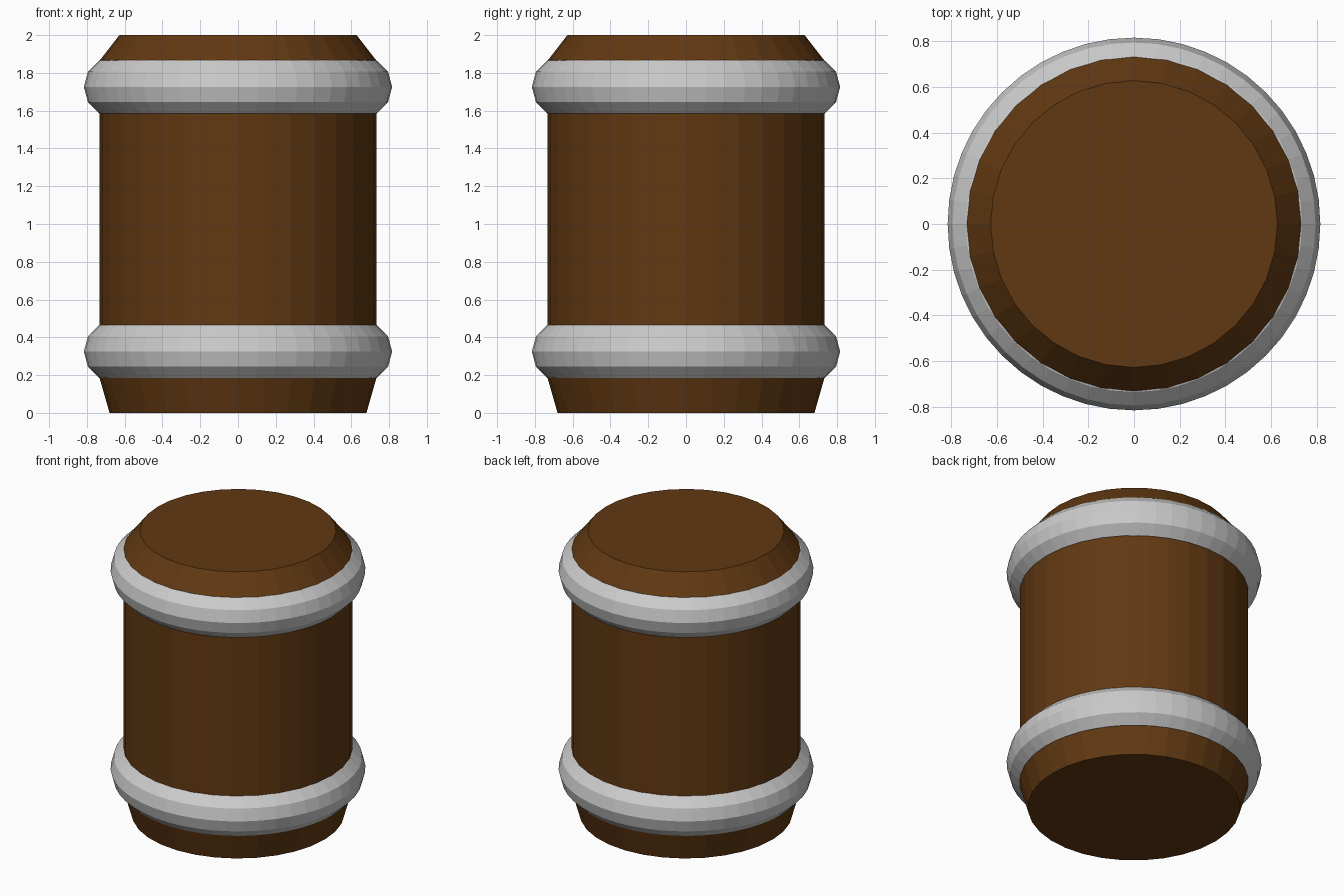
import bpy, bmesh
from math import cos, sin, tau

if "Cube" in bpy.data.objects:
    bpy.data.objects.remove(bpy.data.objects["Cube"])

brown = bpy.data.materials.new("brown_wood")
brown.diffuse_color = (0.12, 0.04, 0.006, 1)
brown.use_nodes = True
brown.node_tree.nodes["Principled BSDF"].inputs["Base Color"].default_value = brown.diffuse_color

# Barrel body: turned profile of (radius, height), 32 flat sides
profile = [(0.68, 0.0), (0.733, 0.185), (0.733, 1.865), (0.628, 2.0)]
SIDES = 32
bm = bmesh.new()
rings = [[bm.verts.new((r * cos(tau * i / SIDES), r * sin(tau * i / SIDES), z))
          for i in range(SIDES)] for r, z in profile]
for low, high in zip(rings, rings[1:]):
    for i in range(SIDES):
        j = (i + 1) % SIDES
        bm.faces.new((low[i], low[j], high[j], high[i]))
bm.faces.new(rings[0][::-1])
bm.faces.new(rings[-1])
mesh = bpy.data.meshes.new("barrel_body")
bm.to_mesh(mesh)
bm.free()
mesh.materials.append(brown)
bpy.context.collection.objects.link(bpy.data.objects.new("barrel_body", mesh))

# Metal hoops: faceted rings partly sunk into the body
for name, z in (("lower_hoop", 0.325), ("upper_hoop", 1.726)):
    bpy.ops.mesh.primitive_torus_add(location=(0, 0, z), major_radius=0.655,
                                     minor_radius=0.161, major_segments=48,
                                     minor_segments=12)
    bpy.context.object.name = name
